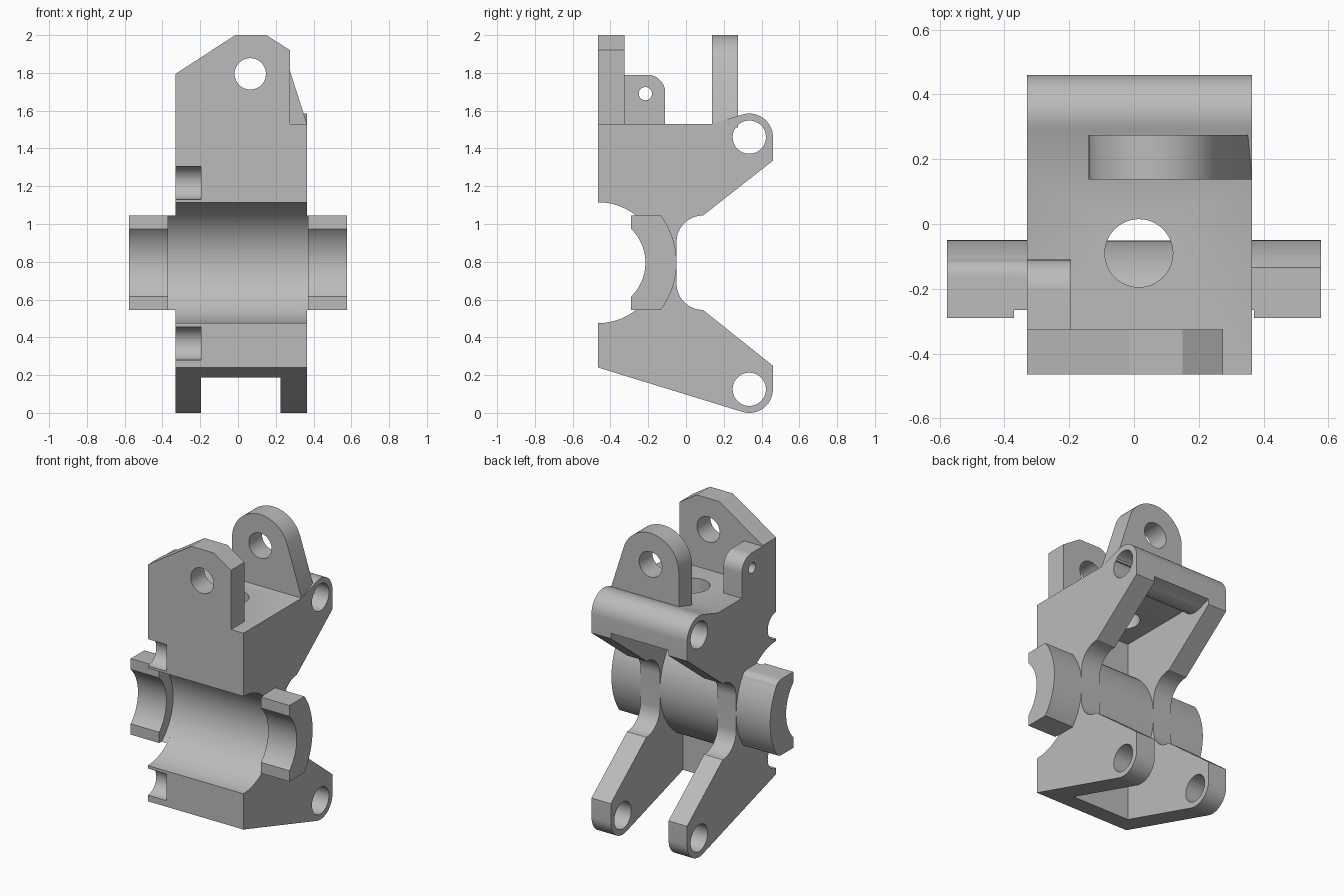
import bpy, bmesh
from math import cos, sin, radians

if "Cube" in bpy.data.objects:
    bpy.data.objects.remove(bpy.data.objects["Cube"], do_unlink=True)

grey = bpy.data.materials.new("plain_grey")
grey.use_nodes = True
COLOUR = (0.5, 0.5, 0.5, 1)
grey.diffuse_color = COLOUR
grey.node_tree.nodes["Principled BSDF"].inputs["Base Color"].default_value = COLOUR

AXES = {"x": lambda u, v, w: (w, u, v),
        "y": lambda u, v, w: (u, w, v),
        "z": lambda u, v, w: (u, v, w)}


def arc(cu, cv, r, a, b, n=16):
    """Points along an arc from angle a to b in degrees."""
    steps = [radians(a + (b - a) * i / n) for i in range(n + 1)]
    return [(cu + r * cos(t), cv + r * sin(t)) for t in steps]


def circle(cu, cv, r):
    return arc(cu, cv, r, 0, 360, 48)[:-1]


def prism(name, profile, axis, lo, hi):
    """Extrude a closed profile along an axis."""
    bm = bmesh.new()
    place = AXES[axis]
    ends = [[bm.verts.new(place(u, v, w)) for u, v in profile] for w in (lo, hi)]
    bm.faces.new(ends[0])
    bm.faces.new(ends[1])
    n = len(profile)
    for i in range(n):
        j = (i + 1) % n
        bm.faces.new((ends[0][i], ends[0][j], ends[1][j], ends[1][i]))
    bmesh.ops.recalc_face_normals(bm, faces=bm.faces)
    mesh = bpy.data.meshes.new(name)
    bm.to_mesh(mesh)
    bm.free()
    obj = bpy.data.objects.new(name, mesh)
    bpy.context.collection.objects.link(obj)
    mesh.materials.append(grey)
    return obj


def activate(obj):
    bpy.ops.object.select_all(action="DESELECT")
    obj.select_set(True)
    bpy.context.view_layer.objects.active = obj


def cut(obj, profile, axis, lo, hi):
    """Subtract a prism from an object."""
    cutter = prism("cutter", profile, axis, lo, hi)
    cutter.hide_render = True
    mod = obj.modifiers.new("cut", "BOOLEAN")
    mod.operation = "DIFFERENCE"
    mod.solver = "EXACT"
    mod.object = cutter
    activate(obj)
    bpy.ops.object.modifier_apply(modifier=mod.name)
    bpy.data.objects.remove(cutter, do_unlink=True)


LEFT, RIGHT = -0.33, 0.365      # body sides
IN_L, IN_R = -0.195, 0.225      # inner faces of the prongs
FRONT, BORE_Z = -0.465, 0.795   # bearing axis
LUG_Y, LOW_Z, HIGH_Z = 0.335, 0.125, 1.46
DECK = 1.53

# Body: side profile with the open bearing seat
body = prism("body", [(FRONT, 0.24)]
             + arc(LUG_Y, LOW_Z, 0.125, 253, 360)
             + [(0.46, 0.25)]
             + arc(0.09, 0.685, 0.14, 270, 180)
             + arc(0.09, 0.905, 0.14, 180, 90)
             + [(0.46, 1.335)]
             + arc(LUG_Y, HIGH_Z, 0.125, 0, 110)
             + [(0.14, DECK), (FRONT, DECK)]
             + arc(FRONT, BORE_Z, 0.32, 90, -90, 40), "x", LEFT, RIGHT)

# Pocket between the prongs, leaving deck, hinge barrel, front wall and round web
cut(body, [(-0.29, 1.39), (0.2, 1.39)]
    + arc(LUG_Y, HIGH_Z, 0.125, 212, 300)
    + [(0.46, 1.37), (0.7, 1.37), (0.7, -0.2), (-0.29, -0.2)]
    + arc(FRONT, BORE_Z, 0.414, -65, 65, 32), "x", IN_L, IN_R)

# Hinge holes, deck hole and front grooves
for z in (LOW_Z, HIGH_Z):
    cut(body, circle(LUG_Y, z, 0.088), "x", -1, 1)
cut(body, circle(0.015, -0.09, 0.105), "z", 1.2, 1.7)
for z in (0.368, 1.218):
    cut(body, circle(FRONT, z, 0.0875), "x", -1, IN_L)

# Front plate
front_plate = prism("front_plate", [(LEFT, DECK), (0.275, DECK), (0.275, 1.92),
                                    (0.15, 2), (-0.015, 2), (LEFT, 1.795)],
                    "y", FRONT, -0.325)
cut(front_plate, circle(0.065, 1.795, 0.083), "y", -1, 0)

# Rear lug, with one leaning side
rear_lug = prism("rear_lug", [(-0.14, DECK - 0.02), (RIGHT, DECK - 0.02), (RIGHT, DECK)]
                 + arc(0.065, 1.795, 0.205, 18, 180, 32), "y", 0.138, 0.275)
cut(rear_lug, circle(0.065, 1.795, 0.083), "y", 0, 1)

# Small side lug
side_lug = prism("side_lug", [(-0.325, DECK), (-0.11, DECK)]
                 + arc(-0.205, 1.695, 0.095, 0, 90)
                 + [(-0.325, 1.79)], "x", LEFT, IN_L)
cut(side_lug, circle(-0.215, 1.69, 0.035), "x", -1, 0)

# Half-ring trunnions, each with a wider bored collar next to the body
TOP, BOTTOM = BORE_Z + 0.25, BORE_Z - 0.25
sharp = arc(FRONT, BORE_Z, 0.415, 37, -37, 32)
rounded = (arc(-0.165, 0.985, 0.06, 90, 32.3, 8)
           + arc(FRONT, BORE_Z, 0.415, 32.3, -32.3, 32)
           + arc(-0.165, 0.605, 0.06, -32.3, -90, 8))
for side, sign, outer in (("right", 1, sharp), ("left", -1, rounded)):
    ring = ([(-0.29, TOP)] + outer + [(-0.29, BOTTOM)]
            + arc(FRONT, BORE_Z, 0.25, -45.6, 45.6, 24))
    collar = outer + arc(FRONT, BORE_Z, 0.32, -51.4, 51.4, 24)
    prism(side + "_trunnion", ring, "x", sign * 0.37, sign * 0.577)
    prism(side + "_collar", collar, "x", sign * 0.33, sign * 0.37)

# Smooth the curved walls, keep the edges crisp
for obj in list(bpy.context.collection.objects):
    if obj.type == "MESH" and grey.name in obj.data.materials:
        activate(obj)
        bpy.ops.object.shade_smooth_by_angle(angle=radians(25))
